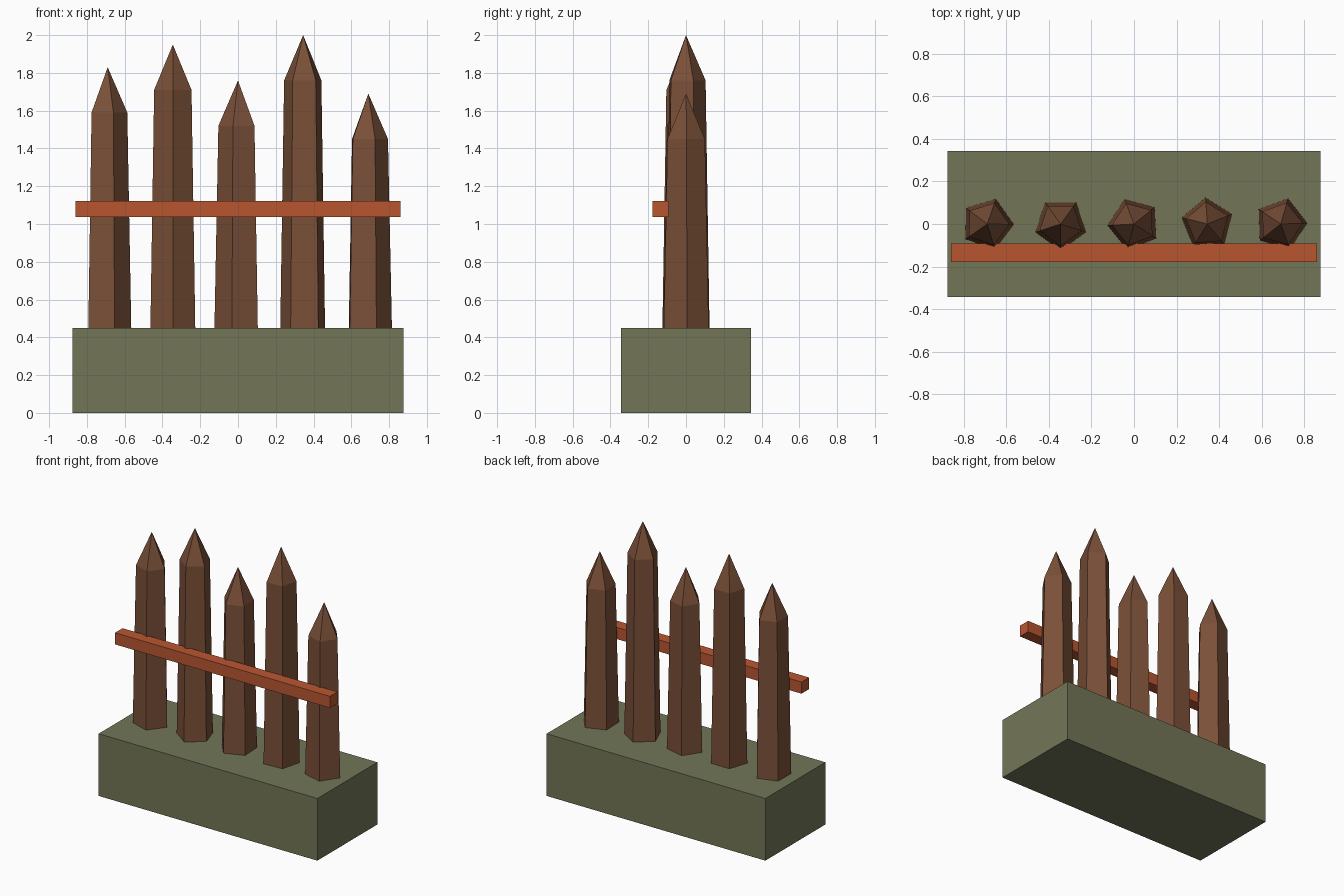
import bpy
import bmesh
from math import radians, cos, sin

cube = bpy.data.objects.get("Cube")
if cube:
    bpy.data.objects.remove(cube, do_unlink=True)


def material(name, rgb):
    mat = bpy.data.materials.new(name)
    mat.use_nodes = True
    colour = (*rgb, 1.0)
    mat.diffuse_color = colour
    bsdf = mat.node_tree.nodes["Principled BSDF"]
    bsdf.inputs["Base Color"].default_value = colour
    bsdf.inputs["Roughness"].default_value = 0.9
    return mat


def add_object(name, bm, mat):
    bmesh.ops.recalc_face_normals(bm, faces=bm.faces)
    mesh = bpy.data.meshes.new(name)
    bm.to_mesh(mesh)
    bm.free()
    mesh.materials.append(mat)
    obj = bpy.data.objects.new(name, mesh)
    bpy.context.collection.objects.link(obj)
    return obj


def box(name, size, centre, mat):
    bm = bmesh.new()
    bmesh.ops.create_cube(bm, size=1.0)
    bmesh.ops.scale(bm, vec=size, verts=bm.verts)
    obj = add_object(name, bm, mat)
    obj.location = centre
    return obj


def stake(name, x, top, turn, mat):
    """Tapered five-sided post with a pointed tip."""
    bm = bmesh.new()
    sides = 5

    def ring(radius, z):
        angles = [radians(turn + i * 360 / sides) for i in range(sides)]
        return [bm.verts.new((radius * cos(a), radius * sin(a), z)) for a in angles]

    foot = ring(0.125, 0.445)
    shoulder = ring(0.104, top - 0.24)
    tip = bm.verts.new((0, 0, top))
    bm.faces.new(foot[::-1])
    for i in range(sides):
        j = (i + 1) % sides
        bm.faces.new((foot[i], foot[j], shoulder[j], shoulder[i]))
        bm.faces.new((shoulder[i], shoulder[j], tip))
    obj = add_object(name, bm, mat)
    obj.location.x = x
    return obj


earth = material("mossy earth", (0.171, 0.181, 0.095))
wood = material("brown wood", (0.195, 0.080, 0.0395))
rust = material("rust orange", (0.485, 0.093, 0.030))

# Earth block
box("earth_base", (1.752, 0.686, 0.45), (0, 0, 0.225), earth)

# Row of stakes: tip height and turn about the upright axis
stakes = [(1.83, -1), (1.95, -18), (1.76, 39), (2.0, 22), (1.69, 2)]
for i, (top, turn) in enumerate(stakes):
    stake(f"stake_{i + 1}", (i - 2) * 0.345, top, turn, wood)

# Cross rail on the front
box("cross_rail", (1.72, 0.086, 0.084), (0, -0.135, 1.08), rust)
